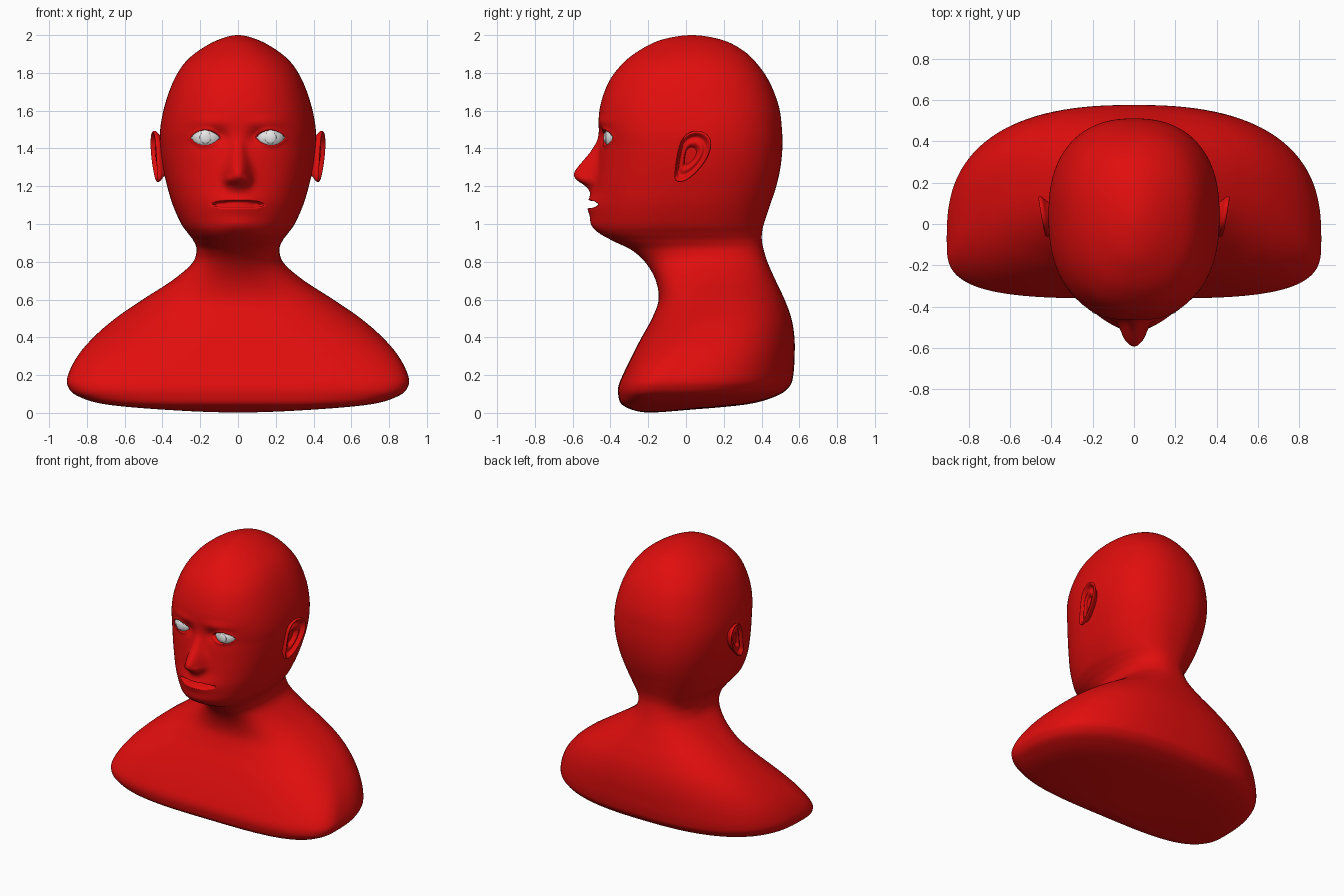
import bpy, bmesh, math
from math import sin, cos, pi, exp
from mathutils import Vector

if "Cube" in bpy.data.objects:
    bpy.data.objects.remove(bpy.data.objects["Cube"])


def material(name, rgb):
    m = bpy.data.materials.new(name)
    m.diffuse_color = (*rgb, 1)
    m.use_nodes = True
    m.node_tree.nodes["Principled BSDF"].inputs["Base Color"].default_value = m.diffuse_color
    return m


RED = material("red skin", (0.75, 0.004, 0.004))
WHITE = material("eye white", (0.8, 0.8, 0.8))


def smooth(a, b, v):
    t = min(1, max(0, (v - a) / (b - a)))
    return t * t * (3 - 2 * t)


def table(pts, v):
    # smooth lookup in a short falling table of (z, value)
    for (a, fa), (b, fb) in zip(pts, pts[1:]):
        if b <= v <= a:
            return fb + (fa - fb) * (v - b) / (a - b)
    return 0


def catmull(p, q, r, s, t):
    return [0.5 * (2 * b + (c - a) * t + (2 * a - 5 * b + 4 * c - d) * t * t
                   + (3 * b - a - 3 * c + d) * t ** 3) for a, b, c, d in zip(p, q, r, s)]


def make_object(name, bm, mat):
    bmesh.ops.recalc_face_normals(bm, faces=bm.faces)
    for f in bm.faces:
        f.smooth = True
    me = bpy.data.meshes.new(name)
    bm.to_mesh(me)
    bm.free()
    me.materials.append(mat)
    ob = bpy.data.objects.new(name, me)
    bpy.context.collection.objects.link(ob)
    return ob


def loft(bm, rings):
    # skin closed rings of points, first and last ring capped
    vs = [[bm.verts.new(p) for p in r] for r in rings]
    n = len(vs[0])
    for a, b in zip(vs, vs[1:]):
        for i in range(n):
            j = (i + 1) % n
            bm.faces.new((a[i], a[j], b[j], b[i]))
    bm.faces.new(vs[0])
    bm.faces.new(vs[-1])


# Bust sections: height, half width, front y, back y
ROWS = [
    (2.00, 0.0, 0.03, 0.03), (1.975, 0.105, -0.13, 0.19), (1.92, 0.205, -0.245, 0.30),
    (1.85, 0.285, -0.335, 0.375), (1.75, 0.345, -0.41, 0.443), (1.62, 0.39, -0.455, 0.492),
    (1.50, 0.412, -0.462, 0.508), (1.40, 0.411, -0.457, 0.51), (1.30, 0.398, -0.462, 0.50),
    (1.20, 0.375, -0.472, 0.478), (1.10, 0.345, -0.478, 0.445), (1.00, 0.30, -0.472, 0.412),
    (0.95, 0.264, -0.448, 0.402), (0.91, 0.235, -0.385, 0.402), (0.86, 0.219, -0.285, 0.412),
    (0.79, 0.245, -0.21, 0.435), (0.70, 0.35, -0.16, 0.475), (0.60, 0.505, -0.145, 0.522),
    (0.50, 0.65, -0.18, 0.558), (0.40, 0.765, -0.235, 0.574), (0.30, 0.85, -0.287, 0.575),
    (0.20, 0.90, -0.335, 0.568), (0.14, 0.90, -0.358, 0.548), (0.09, 0.85, -0.358, 0.48),
    (0.045, 0.70, -0.34, 0.32), (0.015, 0.36, -0.28, 0.0), (0.002, 0.0, -0.2, -0.2)]

NOSE = [(1.48, 0), (1.44, .01), (1.38, .042), (1.30, .096), (1.265, .112), (1.235, .098),
        (1.205, .05), (1.18, .02), (1.15, 0)]


def face_relief(x, z):
    # how far the face stands out towards -y
    if not 0.85 < z < 1.75:
        return 0
    ax = abs(x)
    bump = lambda cx, cz, wx, wz: exp(-((ax - cx) / wx) ** 2 - ((z - cz) / wz) ** 2)
    # nose and nostril wings
    n = sum(table(NOSE, z + d) for d in (-.012, 0, .012)) / 3
    w = .032 + .026 * smooth(1.45, 1.27, z) if z < 1.45 else .032
    w = .032 + .026 * (1 - smooth(1.27, 1.45, z))
    d = n * exp(-(ax / w) ** 2.5) + .022 * bump(.05, 1.235, .02, .024)
    d += .02 * n / .112 * exp(-(ax / .1) ** 2)
    # lips and chin
    d += .046 * bump(0, 1.10, .13, .075) + .024 * bump(0, .995, .12, .045)
    # eye sockets and brow
    d -= .022 * bump(.095, 1.465, .045, .04) + .010 * bump(.17, 1.45, .1, .06)
    d += .008 * bump(.15, 1.54, .1, .03)
    # eyelid rim and opening
    u = (ax - .172) / .077
    e = abs(z - 1.457) - .038 * (1 - u * u)
    if abs(u) < 1.3:
        d += .008 * exp(-(e / .016) ** 2) * (1 - smooth(1.0, 1.3, abs(u)))
        d -= .065 * (1 - smooth(-.005, .003, e))
    # mouth slit
    if ax < .15:
        e = abs(z - 1.104) - .018 * (1 - (ax / .14) ** 4)
        d -= .075 * (1 - smooth(-.006, .003, e))
    return d


def bust_ring(z, hw, yf, yb, seg=180):
    hw = max(hw, .0005)
    low = 1 - smooth(0.15, 0.65, z)
    top = smooth(1.75, 2.0, z)
    nf = 2.35 + 1.2 * low - .35 * top
    nb = 2.35 + .25 * low - .35 * top
    yc = yf + (yb - yf) * (.52 - .22 * low)
    ring = []
    for i in range(seg):
        u = 2 * pi * i / seg
        a = u - .5 * sin(u)          # denser towards the face
        s, c = sin(a), cos(a)
        n = nf if c > 0 else nb
        x = hw * math.copysign(abs(s) ** (2 / n), s)
        if c > 0:
            y = yc - (yc - yf) * abs(c) ** (2 / n) - face_relief(x, z)
        else:
            y = yc + (yb - yc) * abs(c) ** (2 / n)
        ring.append((x, y, z))
    return ring


def mirror_row(end, nxt):
    return (nxt[0], -nxt[1], 2 * end[2] - nxt[2], 2 * end[3] - nxt[3])


# Head, neck and shoulders in one skin
rows = [mirror_row(ROWS[0], ROWS[1])] + ROWS + [mirror_row(ROWS[-1], ROWS[-2])]
rings = []
for k in range(1, len(rows) - 2):
    steps = 18 if .95 < rows[k][0] < 1.65 else 9
    for j in range(steps):
        rings.append(bust_ring(*catmull(*rows[k - 1:k + 3], j / steps)))
rings.append(bust_ring(*ROWS[-1]))
bm = bmesh.new()
loft(bm, rings)
make_object("bust", bm, RED)

# Ears: outline (y, z) repeated at several scales with an outward offset
EAR = [(-.065, 1.25), (-.055, 1.32), (-.045, 1.38), (-.03, 1.44), (.0, 1.48), (.05, 1.50),
       (.105, 1.49), (.14, 1.445), (.133, 1.385), (.10, 1.32), (.05, 1.265), (.01, 1.232),
       (-.03, 1.217), (-.058, 1.225)]
EAR_STEPS = [(.08, -.045), (.3, -.042), (.42, -.014), (.55, -.008), (.68, -.022), (.78, -.02),
             (.88, .006), (.97, .006), (1.0, -.006), (.93, -.02), (.72, -.035), (.6, -.12)]
for side, name in ((1, "left_ear"), (-1, "right_ear")):
    bm = bmesh.new()
    rings = []
    for s, off in EAR_STEPS:
        ring = []
        for y, z in EAR:
            yy, zz = .02 + (y - .02) * s, 1.36 + (z - 1.36) * s
            x = .438 + .17 * (yy - .02) + .02 * (zz - 1.36) + off
            ring.append((side * x, yy, zz))
        rings.append(ring)
    loft(bm, rings)
    ear = make_object(name, bm, RED)
    ear.modifiers.new("round", 'SUBSURF').levels = 2
    ear.modifiers["round"].render_levels = 2


# Eyeballs with a slightly raised iris
def ball(name, loc, size):
    bm = bmesh.new()
    bmesh.ops.create_uvsphere(bm, u_segments=32, v_segments=20, radius=1)
    for v in bm.verts:
        v.co = Vector((v.co.x * size[0], v.co.y * size[1], v.co.z * size[2])) + Vector(loc)
    make_object(name, bm, WHITE)


for side, name in ((1, "left"), (-1, "right")):
    ball(name + "_eyeball", (side * .165, -.352, 1.457), (.085, .08, .072))
    ball(name + "_iris", (side * .172, -.426, 1.457), (.031, .010, .031))
